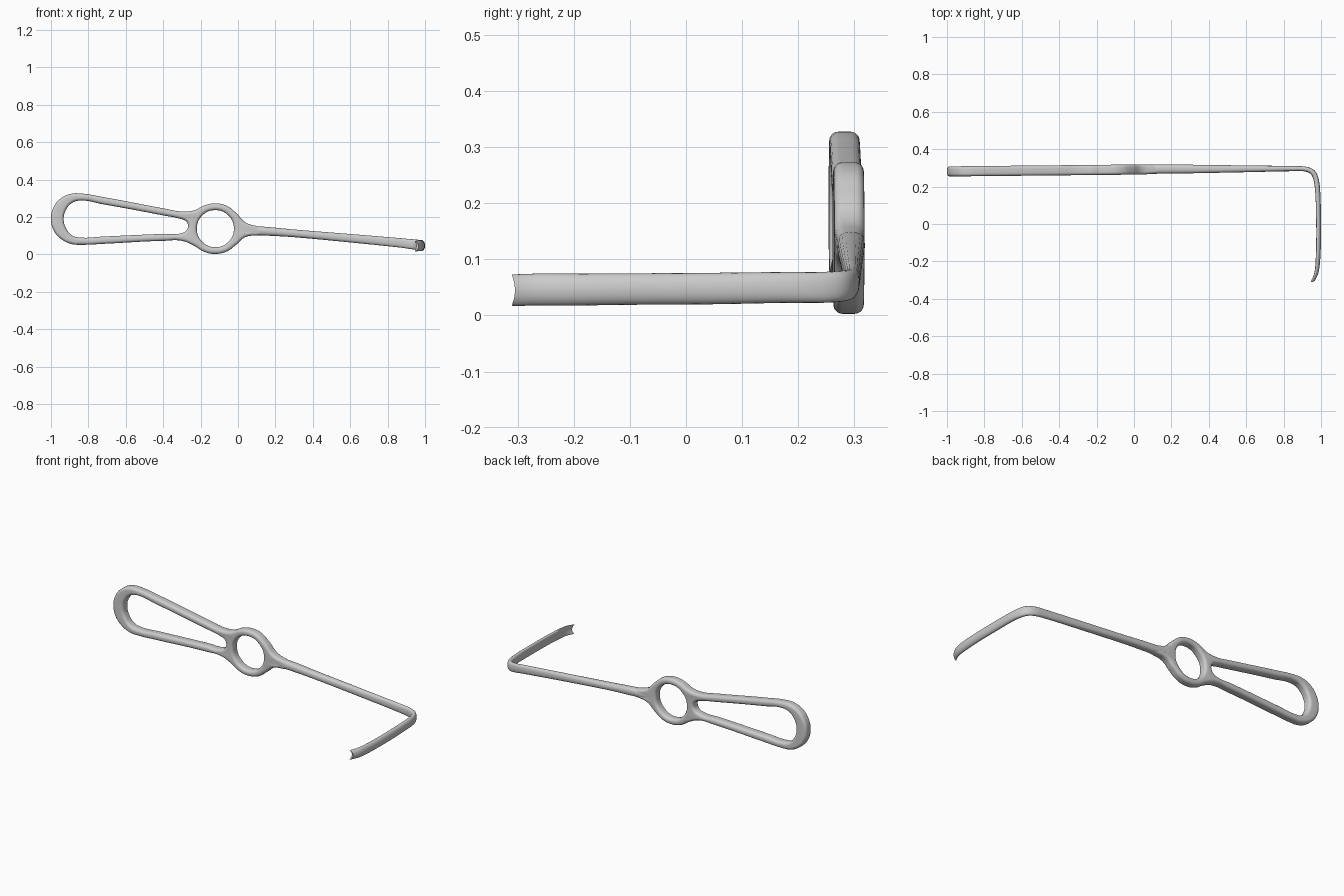
import bpy, bmesh, math
from mathutils import Vector

if "Cube" in bpy.data.objects:
    bpy.data.objects.remove(bpy.data.objects["Cube"])


def add_loop(curve, pts):
    s = curve.splines.new('BEZIER')
    s.bezier_points.add(len(pts) - 1)
    for bp, (x, z) in zip(s.bezier_points, pts):
        bp.co = (x, z, 0)
        bp.handle_left_type = bp.handle_right_type = 'AUTO'
    s.use_cyclic_u = True
    s.resolution_u = 10


def smooth(ob, angle):
    bpy.ops.object.select_all(action='DESELECT')
    ob.select_set(True)
    bpy.context.view_layer.objects.active = ob
    bpy.ops.object.shade_smooth_by_angle(angle=math.radians(angle))


# Handle frame: one outline with two openings, rounded by the curve bevel
outer = [(-1.0, 0.19), (-0.985, 0.255), (-0.945, 0.302), (-0.89, 0.325), (-0.83, 0.325),
         (-0.72, 0.307), (-0.40, 0.247), (-0.30, 0.23), (-0.235, 0.236), (-0.18, 0.262),
         (-0.123, 0.273), (-0.06, 0.26), (-0.01, 0.222), (0.04, 0.172), (0.10, 0.152),
         (0.20, 0.138), (0.26, 0.12), (0.20, 0.108), (0.10, 0.102), (0.04, 0.093),
         (-0.01, 0.052), (-0.06, 0.016), (-0.123, 0.003), (-0.18, 0.014), (-0.235, 0.047),
         (-0.30, 0.073), (-0.40, 0.073), (-0.72, 0.057), (-0.83, 0.052), (-0.89, 0.056),
         (-0.945, 0.082), (-0.985, 0.128)]
grip_hole = [(-0.932, 0.19), (-0.918, 0.242), (-0.885, 0.277), (-0.845, 0.288), (-0.72, 0.268),
             (-0.40, 0.209), (-0.31, 0.191), (-0.278, 0.178), (-0.267, 0.154), (-0.278, 0.126),
             (-0.31, 0.112), (-0.40, 0.11), (-0.72, 0.096), (-0.845, 0.091), (-0.885, 0.101),
             (-0.918, 0.138)]
ring_hole = [(-0.121 + 0.099 * math.cos(a * math.pi / 4),
              0.138 + 0.099 * math.sin(a * math.pi / 4)) for a in range(8)]

cu = bpy.data.curves.new('handle_frame', 'CURVE')
cu.dimensions = '2D'
cu.fill_mode = 'BOTH'
for pts in (outer, grip_hole, ring_hole):
    add_loop(cu, pts)
cu.bevel_depth = 0.016
cu.offset = -0.016
cu.extrude = 0.011
cu.bevel_resolution = 4
frame = bpy.data.objects.new('handle_frame', cu)
bpy.context.collection.objects.link(frame)
bpy.ops.object.select_all(action='DESELECT')
frame.select_set(True)
bpy.context.view_layer.objects.active = frame
bpy.ops.object.convert(target='MESH')
frame = bpy.context.view_layer.objects.active

# Stand the frame up, lean it slightly and thin its tail into the shank
for v in frame.data.vertices:
    x, z, d = v.co
    thin = 1 - 0.5 * min(1, max(0, (x - 0.05) / 0.2))
    v.co = (x, 0.291 + 0.01 * min(x, 0.1) - d * thin, z)
bm = bmesh.new()
bm.from_mesh(frame.data)
bmesh.ops.remove_doubles(bm, verts=bm.verts, dist=0.0002)
bmesh.ops.recalc_face_normals(bm, faces=bm.faces)
bm.to_mesh(frame.data)
bm.free()
smooth(frame, 50)

# Shank and blade: x, y, z, width, thickness, hollow, end notch
keys = [(0.05, 0.292, 0.128, 0.046, 0.050, 0, 0),
        (0.14, 0.294, 0.125, 0.047, 0.050, 0, 0),
        (0.30, 0.294, 0.113, 0.041, 0.046, 0, 0),
        (0.60, 0.295, 0.087, 0.045, 0.036, 0, 0),
        (0.86, 0.296, 0.063, 0.050, 0.027, 0, 0),
        (0.92, 0.293, 0.056, 0.053, 0.026, 0, 0),
        (0.956, 0.276, 0.052, 0.055, 0.028, 0, 0),
        (0.973, 0.240, 0.050, 0.055, 0.028, 0, 0),
        (0.981, 0.180, 0.050, 0.055, 0.027, 0.002, 0),
        (0.985, 0.050, 0.048, 0.056, 0.026, 0.004, 0),
        (0.985, -0.100, 0.047, 0.056, 0.025, 0.005, 0),
        (0.980, -0.210, 0.046, 0.057, 0.023, 0.006, 0),
        (0.972, -0.265, 0.046, 0.057, 0.019, 0.007, 0.004),
        (0.957, -0.300, 0.045, 0.056, 0.014, 0.008, 0.013)]


def spline(k, steps):
    out = []
    for i in range(len(k) - 1):
        p0, p1, p2, p3 = k[max(i - 1, 0)], k[i], k[i + 1], k[min(i + 2, len(k) - 1)]
        d = [math.dist(a[:3], b[:3]) or 1 for a, b in ((p0, p1), (p1, p2), (p2, p3))]
        for j in range(steps):
            t = j / steps
            row = []
            for a, b, c, e in zip(p0, p1, p2, p3):
                m1 = (c - a) / (d[0] + d[1]) * d[1]
                m2 = (e - b) / (d[1] + d[2]) * d[1]
                row.append((2*t**3 - 3*t*t + 1) * b + (t**3 - 2*t*t + t) * m1
                           + (3*t*t - 2*t**3) * c + (t**3 - t*t) * m2)
            out.append(row)
    return out + [list(k[-1])]


def spow(v, p):
    return math.copysign(abs(v) ** p, v)


path = spline(keys, 4)
N = 20
bm = bmesh.new()
rings = []
for i, (x, y, z, w, th, hollow, notch) in enumerate(path):
    a, b = path[max(i - 1, 0)], path[min(i + 1, len(path) - 1)]
    tan = Vector((b[0] - a[0], b[1] - a[1], 0)).normalized()
    inward = Vector((tan.y, -tan.x, 0))
    ring = []
    for j in range(N):
        c, s = math.cos(2 * math.pi * j / N), math.sin(2 * math.pi * j / N)
        u, n = spow(c, 0.8), spow(s, 0.8)
        co = Vector((x, y, z + u * w / 2))
        co += inward * (n * th / 2 + hollow * (u * u - 0.4)) + tan * notch * u * u
        ring.append(bm.verts.new(co))
    rings.append(ring)
for r0, r1 in zip(rings, rings[1:]):
    for j in range(N):
        k = (j + 1) % N
        bm.faces.new((r0[j], r0[k], r1[k], r1[j]))
bm.faces.new(rings[0])
# Tip cap is bridged across so the notch stays clean
tip = rings[-1]
for j in range(N // 2):
    quad = [tip[j], tip[j + 1], tip[(N - j - 1) % N], tip[(N - j) % N]]
    bm.faces.new(list(dict.fromkeys(quad)))
bmesh.ops.recalc_face_normals(bm, faces=bm.faces)
me = bpy.data.meshes.new('shank_and_blade')
bm.to_mesh(me)
bm.free()
blade = bpy.data.objects.new('shank_and_blade', me)
bpy.context.collection.objects.link(blade)
smooth(blade, 45)
